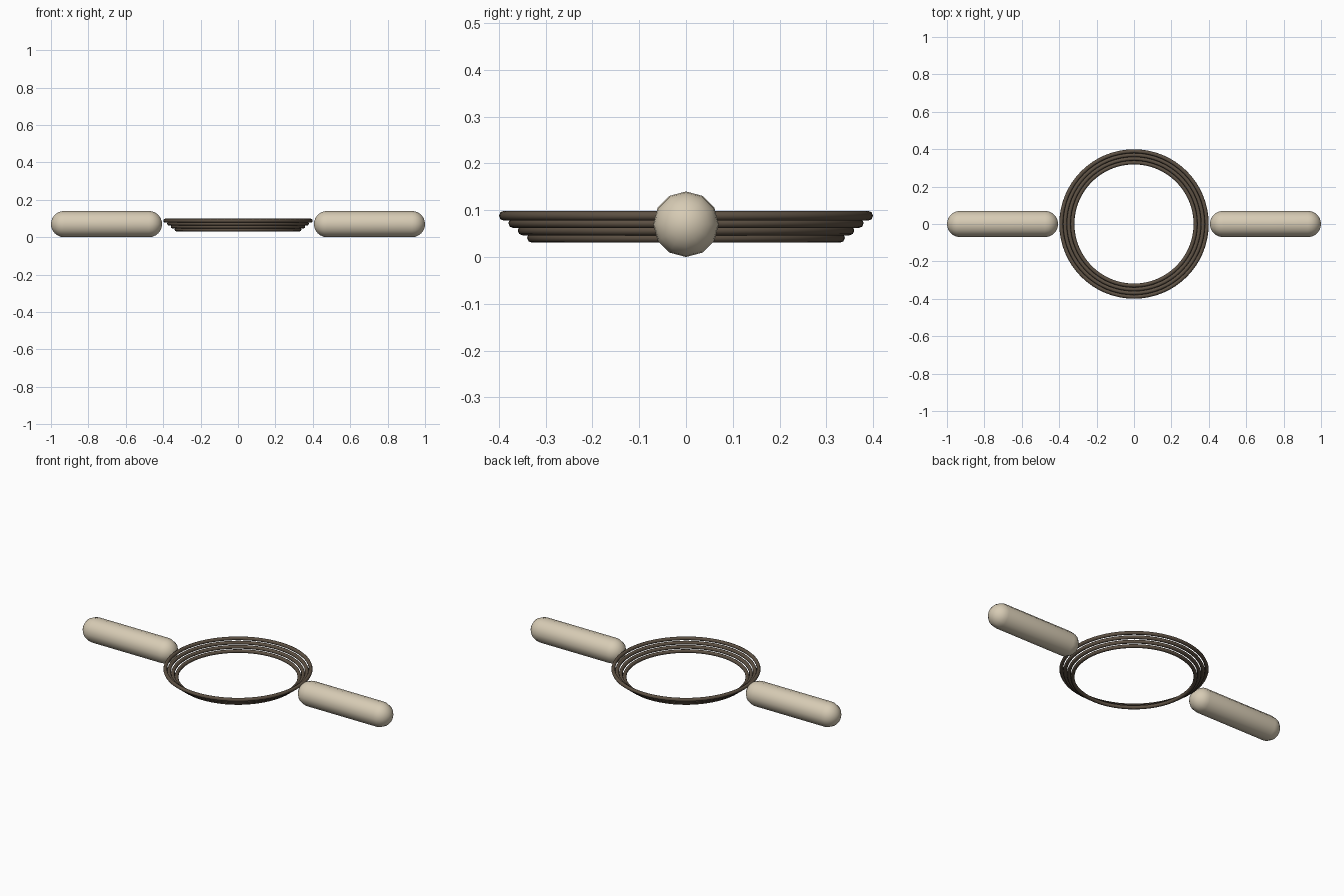
import bpy
import bmesh
from math import pi, sin, cos, radians
from mathutils import Vector

cube = bpy.data.objects.get("Cube")
if cube:
    bpy.data.objects.remove(cube, do_unlink=True)


def make_material(name, color):
    mat = bpy.data.materials.new(name)
    mat.use_nodes = True
    mat.diffuse_color = color
    bsdf = next(n for n in mat.node_tree.nodes if n.type == 'BSDF_PRINCIPLED')
    bsdf.inputs["Base Color"].default_value = color
    return mat


cream = make_material("cream", (0.68, 0.60, 0.46, 1))
dark_brown = make_material("dark brown", (0.11, 0.082, 0.057, 1))

RADIUS = 0.07      # capsule radius, also the height of its axis
INNER, OUTER = 0.406, 1.0
SIDES = 12
CAP_STEPS = 6


def capsule(name, side):
    """Rounded bar along x: a half-round profile spun about its axis."""
    profile = []
    for end, direction in ((INNER + RADIUS, -1), (OUTER - RADIUS, 1)):
        arc = [(end + direction * RADIUS * cos(a), RADIUS * sin(a))
               for a in (pi / 2 * i / CAP_STEPS for i in range(CAP_STEPS + 1))]
        profile += arc if direction < 0 else arc[::-1]

    bm = bmesh.new()
    verts = [bm.verts.new((side * x, 0, r)) for x, r in profile]
    edges = [bm.edges.new(pair) for pair in zip(verts, verts[1:])]
    bmesh.ops.spin(bm, geom=verts + edges, cent=(0, 0, 0), axis=(1, 0, 0),
                   angle=2 * pi, steps=SIDES, use_duplicate=False)
    bmesh.ops.remove_doubles(bm, verts=bm.verts, dist=0.0001)
    bmesh.ops.recalc_face_normals(bm, faces=bm.faces)
    bmesh.ops.translate(bm, verts=bm.verts, vec=Vector((0, 0, RADIUS)))
    for face in bm.faces:
        face.smooth = True
    mesh = bpy.data.meshes.new(name)
    bm.to_mesh(mesh)
    bm.free()
    mesh.materials.append(cream)
    obj = bpy.data.objects.new(name, mesh)
    bpy.context.collection.objects.link(obj)


# Bars on both sides
capsule("left_bar", 1)
capsule("right_bar", -1)

# Stepped stack of rings, widening upward
for i in range(4):
    bpy.ops.mesh.primitive_torus_add(
        major_radius=0.329 + 0.02 * i, minor_radius=0.0105,
        major_segments=64, minor_segments=8,
        location=(0, 0, 0.041 + 0.0157 * i))
    ring = bpy.context.object
    ring.name = f"basket_ring_{i + 1}"
    ring.data.materials.append(dark_brown)
    bpy.ops.object.shade_smooth_by_angle(angle=radians(60))
